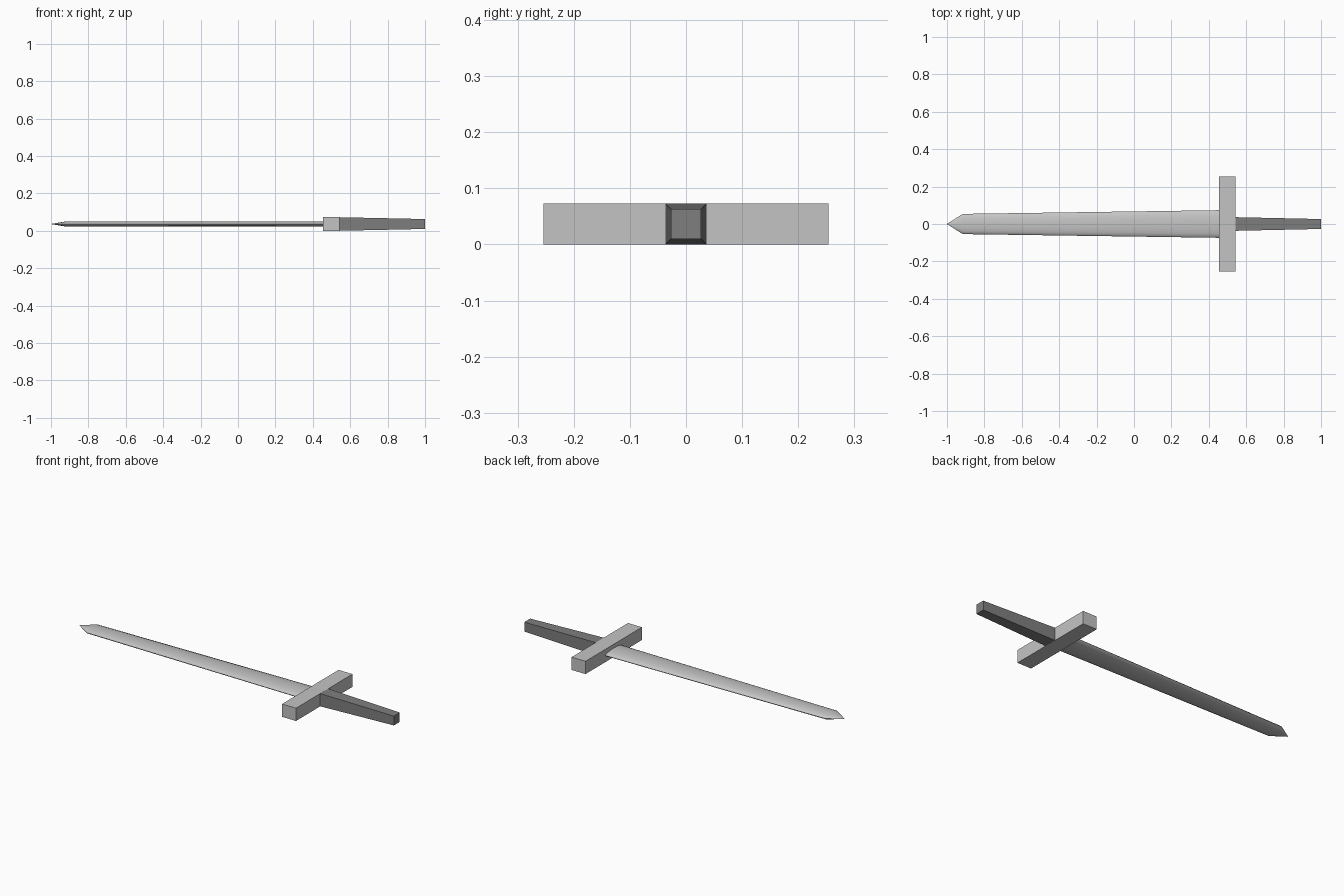
import bpy
import bmesh
import math

cube = bpy.data.objects.get("Cube")
if cube:
    bpy.data.objects.remove(cube, do_unlink=True)

MID_Z = 0.0365


def material(name, value):
    mat = bpy.data.materials.new(name)
    mat.use_nodes = True
    colour = (value, value, value, 1)
    mat.diffuse_color = colour
    mat.node_tree.nodes["Principled BSDF"].inputs["Base Color"].default_value = colour
    return mat


def loft(name, sections, ring, mat):
    """Skin a unit ring scaled to (x, half width, half height) sections."""
    bm = bmesh.new()
    loops = [[bm.verts.new((x, w * u, MID_Z + h * v)) for u, v in ring]
             for x, w, h in sections]
    n = len(ring)
    for a, b in zip(loops, loops[1:]):
        for i in range(n):
            j = (i + 1) % n
            bm.faces.new((a[i], a[j], b[j], b[i]))
    bm.faces.new(loops[0])
    bm.faces.new(loops[-1])
    bmesh.ops.remove_doubles(bm, verts=bm.verts, dist=0.00001)
    bmesh.ops.recalc_face_normals(bm, faces=bm.faces)
    mesh = bpy.data.meshes.new(name)
    bm.to_mesh(mesh)
    bm.free()
    mesh.materials.append(mat)
    obj = bpy.data.objects.new(name, mesh)
    bpy.context.collection.objects.link(obj)
    return obj


steel = material("light steel grey", 0.55)
leather = material("dark grey", 0.21)

square = [(-1, -1), (1, -1), (1, 1), (-1, 1)]
oval = [(math.cos(i * math.tau / 16), math.sin(i * math.tau / 16)) for i in range(16)]

# Flattened oval blade narrowing to a short point
blade = loft("blade", [(-1, 0.0005, 0.0005), (-0.915, 0.054, 0.0145),
                       (0.47, 0.074, 0.0145)], oval, steel)
bpy.ops.object.select_all(action="DESELECT")
blade.select_set(True)
bpy.context.view_layer.objects.active = blade
bpy.ops.object.shade_smooth_by_angle(angle=math.radians(60))

# Straight crossguard bar
loft("crossguard", [(0.455, 0.254, MID_Z), (0.543, 0.254, MID_Z)], square, steel)

# Square tapered grip
loft("grip", [(0.54, 0.0365, 0.0362), (1, 0.0265, 0.0265)], square, leather)
